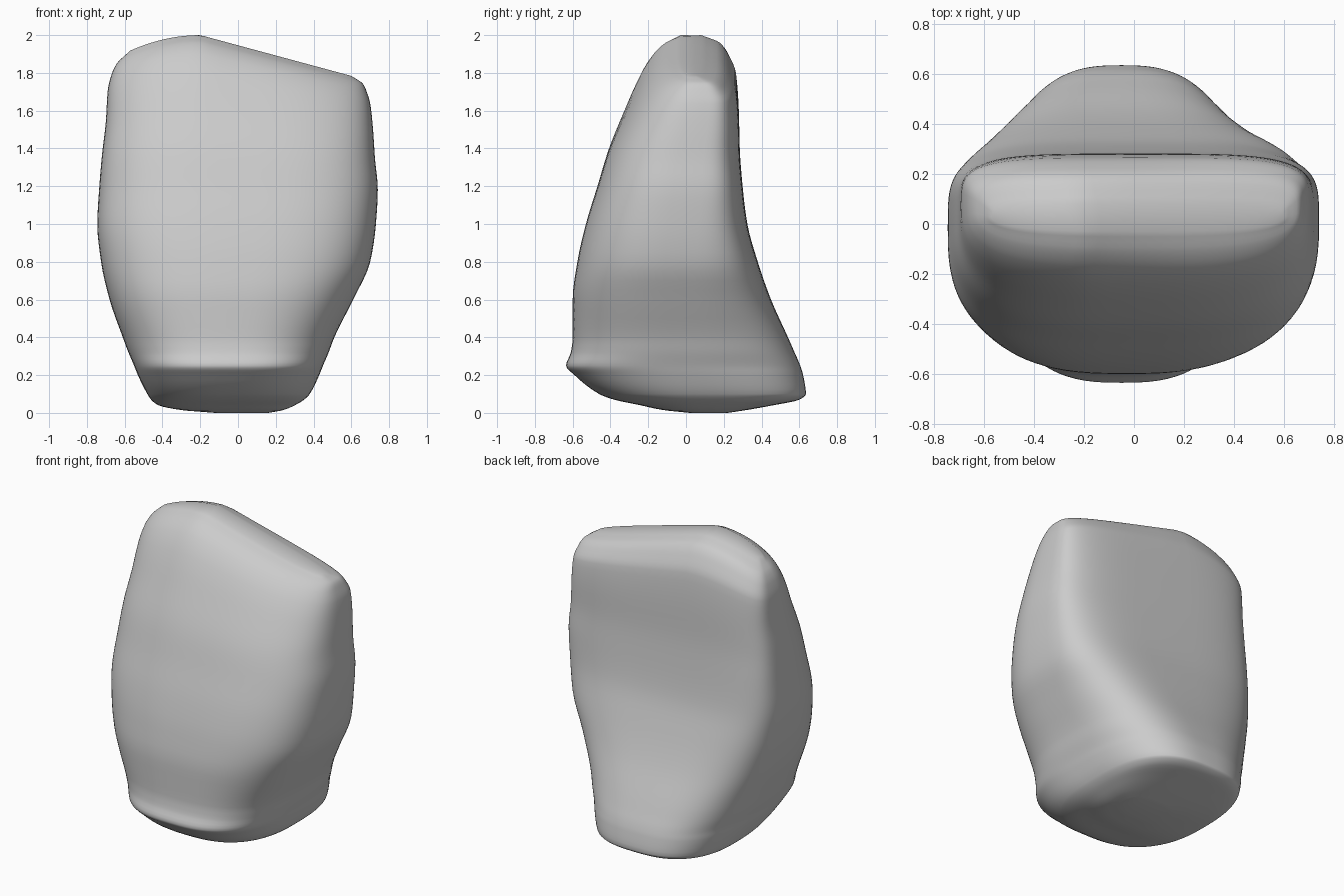
import bpy, bmesh
from math import sin, cos, tau

if "Cube" in bpy.data.objects:
    bpy.data.objects.remove(bpy.data.objects["Cube"])

# Silhouette keys: height, left x, right x, front y, back y
KEYS = [
    (0.00, -0.12, 0.16, 0.02, 0.22),
    (0.015, -0.30, 0.24, -0.12, 0.32),
    (0.04, -0.42, 0.30, -0.24, 0.46),
    (0.07, -0.46, 0.35, -0.38, 0.60),
    (0.10, -0.48, 0.38, -0.46, 0.635),
    (0.20, -0.53, 0.43, -0.59, 0.62),
    (0.25, -0.55, 0.45, -0.635, 0.605),
    (0.32, -0.58, 0.48, -0.61, 0.575),
    (0.40, -0.61, 0.51, -0.60, 0.54),
    (0.60, -0.68, 0.61, -0.60, 0.45),
    (0.80, -0.725, 0.70, -0.575, 0.38),
    (1.00, -0.745, 0.73, -0.53, 0.325),
    (1.20, -0.735, 0.74, -0.47, 0.30),
    (1.40, -0.72, 0.725, -0.41, 0.285),
    (1.60, -0.70, 0.715, -0.33, 0.28),
    (1.80, -0.69, 0.70, -0.24, 0.265),
    (1.90, -0.67, 0.68, -0.175, 0.225),
    (1.96, -0.64, 0.66, -0.11, 0.18),
    (2.00, -0.57, 0.60, -0.03, 0.08),
]
N = 96


def lerp(a, b, t):
    return a + (b - a) * t


def ramp(z, a, b):
    t = min(1, max(0, (z - a) / (b - a)))
    return t * t * (3 - 2 * t)


def slope(i, c):
    """Monotone tangent at key i."""
    if i in (0, len(KEYS) - 1):
        j = min(i, len(KEYS) - 2)
        return (KEYS[j+1][c] - KEYS[j][c]) / (KEYS[j+1][0] - KEYS[j][0])
    a = (KEYS[i][c] - KEYS[i-1][c]) / (KEYS[i][0] - KEYS[i-1][0])
    b = (KEYS[i+1][c] - KEYS[i][c]) / (KEYS[i+1][0] - KEYS[i][0])
    return 2 * a * b / (a + b) if a * b > 0 else 0


def extent(i, t, c):
    h = KEYS[i+1][0] - KEYS[i][0]
    return ((2*t**3 - 3*t*t + 1) * KEYS[i][c] + (t**3 - 2*t*t + t) * h * slope(i, c)
            + (3*t*t - 2*t**3) * KEYS[i+1][c] + (t**3 - t*t) * h * slope(i+1, c))


def power(v, n):
    return (1 if v >= 0 else -1) * abs(v) ** (2 / n)


def edge_drop(x):
    """Sloping biting edge: highest left of centre, lower to the right."""
    d = x + 0.2
    return 0.27 * d if d > 0 else 0.6 * d * d


def ring(i, t):
    z = lerp(KEYS[i][0], KEYS[i+1][0], t)
    xl, xr, yf, yb = (extent(i, t, c) for c in (1, 2, 3, 4))
    up = ramp(z, 0.2, 1.3)
    cx = (xl + xr) / 2
    cy = lerp((yf + yb) / 2, lerp(yf, yb, 0.62), up)
    nf, nb = lerp(2.7, 2.9, up), lerp(2.7, 4.2, up)
    pts = []
    for k in range(N):
        a = tau * k / N
        n = nb if sin(a) > 0 else nf
        x = cx + (xr - xl) / 2 * power(cos(a), n)
        s = power(sin(a), n)
        y = cy + (yb - cy if s > 0 else cy - yf) * s
        w = min(1, max(0, (z - 0.9) / 1.1)) ** 2
        pts.append((x, y, z - edge_drop(x) * w))
    return pts


# Tooth body: stacked rounded sections
bm = bmesh.new()
steps = [(i, j / 4) for i in range(len(KEYS) - 1) for j in range(4)]
steps.append((len(KEYS) - 2, 1.0))
rings = [[bm.verts.new(p) for p in ring(i, t)] for i, t in steps]
for a, b in zip(rings, rings[1:]):
    for k in range(N):
        m = (k + 1) % N
        bm.faces.new((a[k], a[m], b[m], b[k]))

# Underside and biting edge caps, joined across matching sides
for r, flip in ((rings[0], True), (rings[-1], False)):
    for k in range(N // 2):
        q = [r[k], r[k+1], r[(N - k - 1) % N], r[(N - k) % N]]
        q = list(dict.fromkeys(q))
        if len(q) > 2:
            bm.faces.new(q[::-1] if flip else q)
bmesh.ops.recalc_face_normals(bm, faces=bm.faces)

mesh = bpy.data.meshes.new("front_tooth")
bm.to_mesh(mesh)
bm.free()
tooth = bpy.data.objects.new("front_tooth", mesh)
bpy.context.collection.objects.link(tooth)
bpy.context.view_layer.objects.active = tooth
tooth.select_set(True)
bpy.ops.object.shade_smooth()
